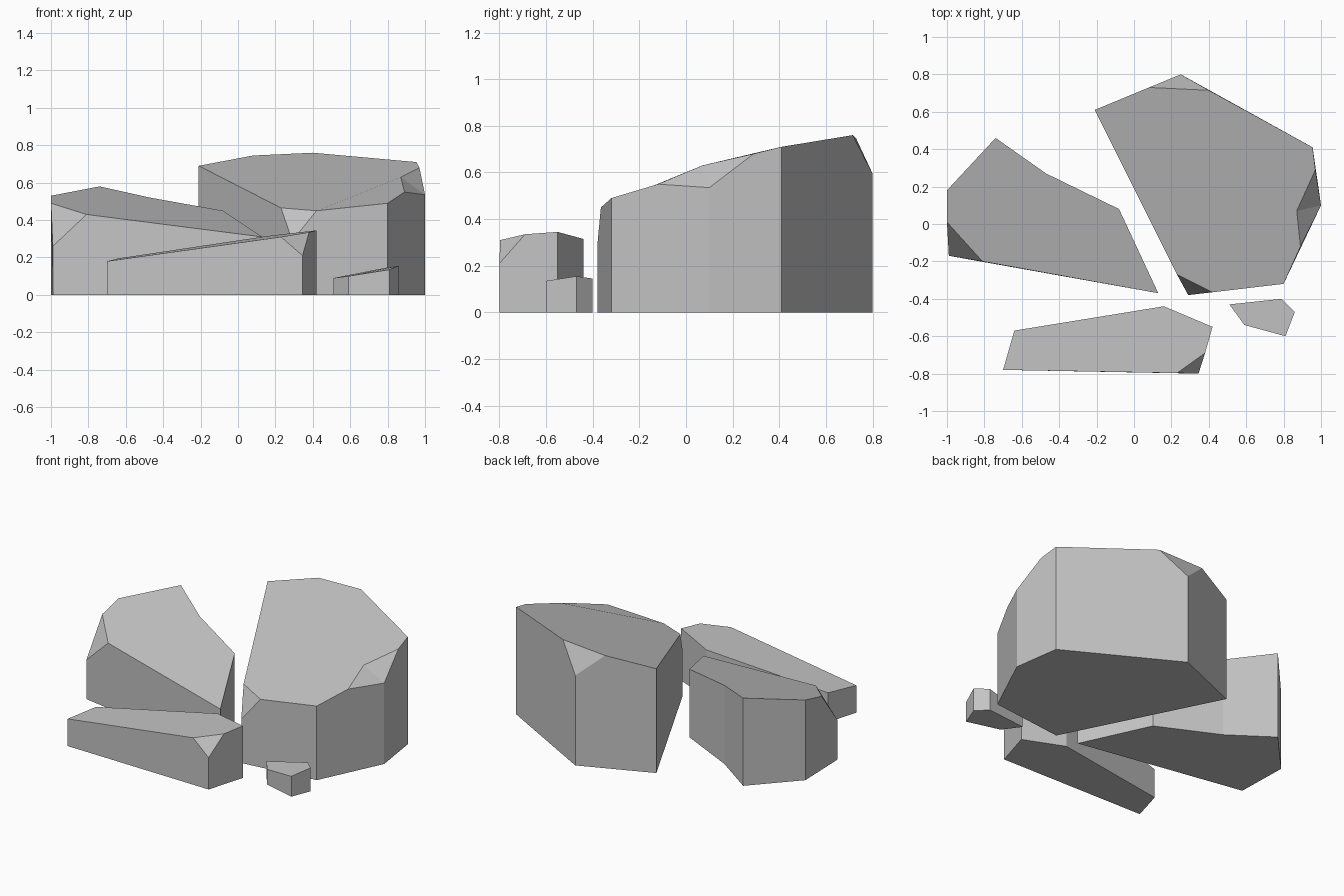
import bpy, bmesh

cube = bpy.data.objects.get("Cube")
if cube:
    bpy.data.objects.remove(cube, do_unlink=True)

# One plain stone colour
stone = bpy.data.materials.new("stone_grey")
stone.use_nodes = True
GREY = (0.55, 0.55, 0.55, 1)
stone.diffuse_color = GREY
bsdf = next(n for n in stone.node_tree.nodes if n.type == 'BSDF_PRINCIPLED')
bsdf.inputs["Base Color"].default_value = GREY
bsdf.inputs["Roughness"].default_value = 0.9


def rock(name, corners, chips=None):
    """Upright block: corners are (x, y, top height), counterclockwise.
    chips maps a corner to the cut's points: on the edge before it,
    optionally inside the top, and on the edge after it."""
    chips = chips or {}
    bm = bmesh.new()
    base = [bm.verts.new((x, y, 0)) for x, y, z in corners]
    crown = [bm.verts.new(c) for c in corners]
    cuts = {i: [bm.verts.new(p) for p in pts] for i, pts in chips.items()}
    count = len(corners)

    # Base and sloping top
    bm.faces.new(base[::-1])
    top = []
    for i in range(count):
        top += cuts.get(i, [crown[i]])
    bm.faces.new(top)

    # Walls
    for i in range(count):
        j = (i + 1) % count
        wall = [base[i], base[j], crown[j]]
        if j in cuts:
            wall.append(cuts[j][0])
        if i in cuts:
            wall.append(cuts[i][-1])
        bm.faces.new(wall + [crown[i]])

    # Chipped corners
    for i, pts in cuts.items():
        for a, b in zip(pts, pts[1:]):
            bm.faces.new((crown[i], b, a))

    bmesh.ops.recalc_face_normals(bm, faces=bm.faces)
    mesh = bpy.data.meshes.new(name)
    bm.to_mesh(mesh)
    bm.free()
    mesh.materials.append(stone)
    obj = bpy.data.objects.new(name, mesh)
    bpy.context.collection.objects.link(obj)
    return obj


# Tallest rock at the back left
rock("large_rock",
     [(.29, -.38, .29), (.8, -.32, .49), (1, .1, .535),
      (.955, .41, .71), (.25, .8, .595), (-.21, .61, .69)],
     {0: [(.23, -.27, .465), (.42, -.365, .45)],
      2: [(.89, -.12, .55), (.87, .07, .63), (.97, .29, .68)],
      4: [(.4, .715, .76), (.08, .73, .745)]})

# Medium rock on the right
rock("medium_rock",
     [(-.99, -.17, .26), (.13, -.37, .31), (-.08, .08, .45),
      (-.47, .27, .52), (-.74, .46, .58), (-1, .18, .53)],
     {0: [(-1, .01, .49), (-.81, -.2, .43)]})

# Low slab at the front
rock("front_slab",
     [(-.7, -.78, .18), (.345, -.8, .21), (.42, -.55, .345),
      (.16, -.44, .315), (-.64, -.57, .195)],
     {1: [(.23, -.797, .31), (.38, -.69, .335)]})

# Small stone at the front left
rock("small_stone",
     [(.51, -.43, .09), (.59, -.54, .1), (.81, -.6, .135),
      (.86, -.47, .155), (.79, -.4, .145)])
